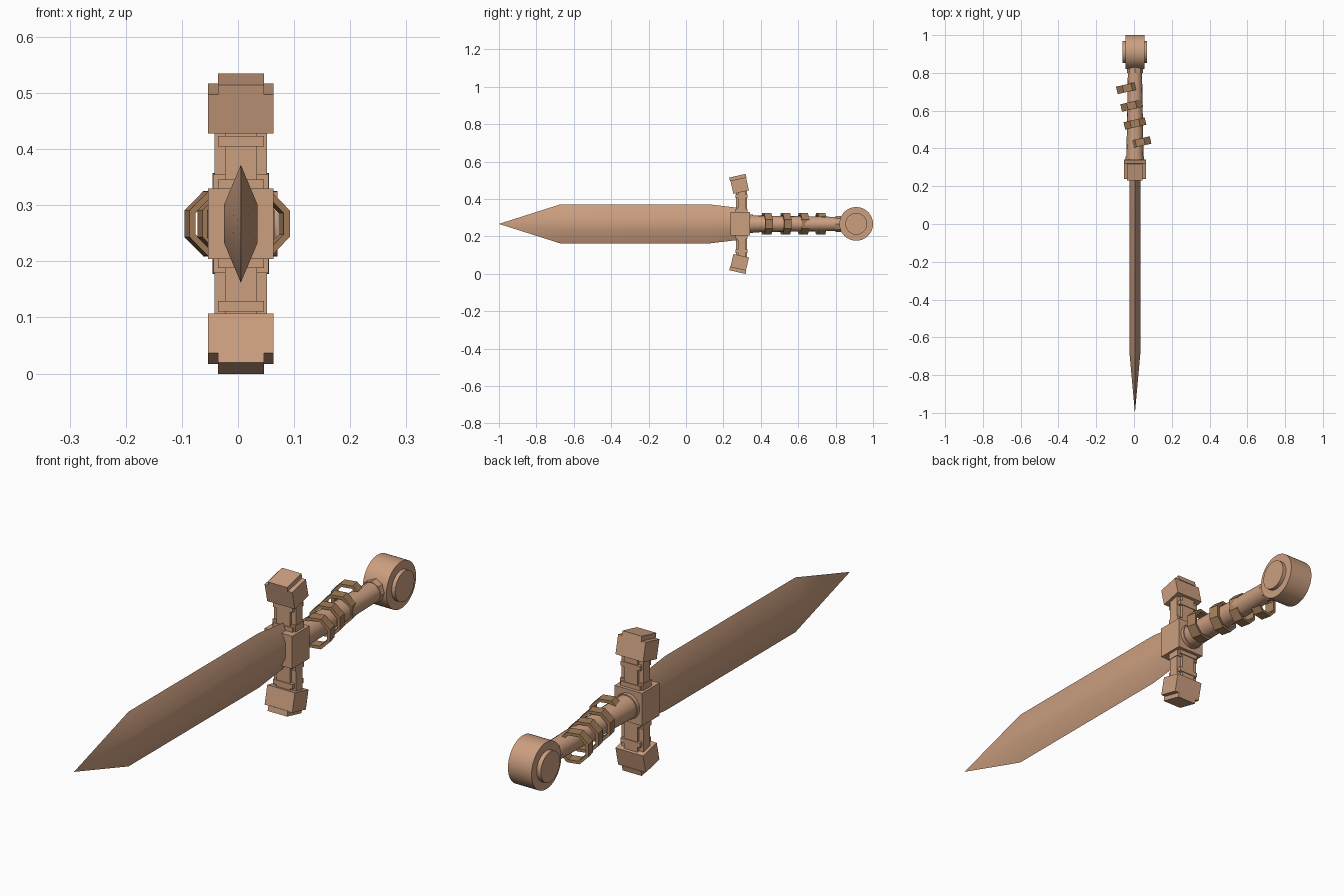
import bpy, bmesh, math
from mathutils import Matrix, Vector

if "Cube" in bpy.data.objects:
    bpy.data.objects.remove(bpy.data.objects["Cube"])

XC, ZC, GY = 0.005, 0.267, 0.287   # centre line and crossguard position


def material(name, rgb):
    m = bpy.data.materials.new(name)
    m.diffuse_color = (*rgb, 1)
    m.use_nodes = True
    m.node_tree.nodes["Principled BSDF"].inputs["Base Color"].default_value = m.diffuse_color
    return m


TAN = material("tan", (0.60, 0.345, 0.215))
BROWN = material("wrap brown", (0.38, 0.215, 0.107))


def finish(name, bm, mat, smooth=None):
    bmesh.ops.recalc_face_normals(bm, faces=bm.faces)
    me = bpy.data.meshes.new(name)
    bm.to_mesh(me)
    bm.free()
    ob = bpy.data.objects.new(name, me)
    bpy.context.collection.objects.link(ob)
    me.materials.append(mat)
    if smooth:
        bpy.ops.object.select_all(action='DESELECT')
        ob.select_set(True)
        bpy.context.view_layer.objects.active = ob
        bpy.ops.object.shade_smooth_by_angle(angle=math.radians(smooth))
    return ob


def box(name, center, size, tilt=0.0):
    bm = bmesh.new()
    mtx = (Matrix.Translation(center) @ Matrix.Rotation(tilt, 4, 'X')
           @ Matrix.Diagonal((*size, 1)))
    bmesh.ops.create_cube(bm, size=1, matrix=mtx)
    return finish(name, bm, TAN)


def rod(name, center, axis, length, r1, r2, sides):
    bm = bmesh.new()
    rot = Vector((0, 0, 1)).rotation_difference(Vector(axis)).to_matrix().to_4x4()
    bmesh.ops.create_cone(bm, cap_ends=True, segments=sides, radius1=r1, radius2=r2,
                          depth=length, matrix=Matrix.Translation(center) @ rot)
    return finish(name, bm, TAN, 35)


# Blade: six-sided section lofted along y, closing to a point
bm = bmesh.new()
section = [(0, 1), (1, 0.32), (1, -0.32), (0, -1), (-1, -0.32), (-1, 0.32)]
rings = []
for y, hx, hz in [(-0.67, 0.03, 0.105), (0.12, 0.03, 0.105), (0.27, 0.03, 0.087)]:
    rings.append([bm.verts.new((XC + hx * a, y, ZC + hz * b)) for a, b in section])
tip = bm.verts.new((XC, -1, ZC))
for i in range(6):
    j = (i + 1) % 6
    bm.faces.new((tip, rings[0][i], rings[0][j]))
    for r, s in zip(rings, rings[1:]):
        bm.faces.new((r[i], r[j], s[j], s[i]))
bm.faces.new(rings[-1])
finish("blade", bm, TAN, 40)

# Crossguard centre
box("guard_block", (XC, GY + 0.003, ZC), (0.117, 0.105, 0.125))
box("guard_collar", (XC, GY + 0.01, ZC), (0.098, 0.05, 0.175))

# Crossguard arms and tilted end blocks, above and below
for s, side in ((1, "upper"), (-1, "lower")):
    tilt = s * math.radians(13)
    up = Vector((0, -math.sin(abs(tilt)), s * math.cos(tilt)))
    end = Vector((XC, GY, ZC + s * 0.205))
    box(side + "_arm", (XC, GY + 0.01, ZC + s * 0.115), (0.094, 0.04, 0.17))
    box(side + "_arm_rib", (XC, GY + 0.01, ZC + s * 0.115), (0.057, 0.06, 0.17))
    for d in (0.07, 0.147):
        box(side + "_arm_band", (XC, GY + 0.01, ZC + s * d), (0.082, 0.066, 0.018))
    box(side + "_end_block", end, (0.117, 0.085, 0.072), tilt)
    box(side + "_end_cap", end + up * 0.044, (0.082, 0.09, 0.02), tilt)

# Grip and its neck bands
rod("grip", (XC, 0.575, ZC), (0, 1, 0), 0.53, 0.046, 0.037, 16)
rod("grip_base", (XC, 0.345, ZC), (0, 1, 0), 0.025, 0.049, 0.049, 16)
rod("grip_neck", (XC, 0.815, ZC), (0, 1, 0), 0.03, 0.042, 0.042, 8)

# Pommel: round drum across x with raised side discs
rod("pommel", (XC, 0.91, ZC), (1, 0, 0), 0.1, 0.09, 0.09, 48)
rod("pommel_disc", (XC - 0.001, 0.91, ZC), (1, 0, 0), 0.132, 0.058, 0.058, 40)

# Wrap: tilted eight-sided hoops shifted sideways along the grip
for n, (x, y) in enumerate([(0.032, 0.432), (0.005, 0.532), (-0.012, 0.627), (-0.035, 0.72)]):
    bm = bmesh.new()
    mtx = Matrix.Translation((x, y, ZC)) @ Matrix.Rotation(math.radians(13), 4, 'Z')
    loops = []
    for r, w in [(0.062, -0.02), (0.062, 0.02), (0.05, 0.02), (0.05, -0.02)]:
        ring = []
        for k in range(8):
            a = math.pi / 8 + k * math.pi / 4
            ring.append(bm.verts.new(mtx @ Vector((r * math.cos(a), w, r * math.sin(a)))))
        loops.append(ring)
    for i in range(4):
        p, q = loops[i], loops[(i + 1) % 4]
        for k in range(8):
            m = (k + 1) % 8
            bm.faces.new((p[k], p[m], q[m], q[k]))
    finish("wrap_hoop_%d" % (n + 1), bm, BROWN)
